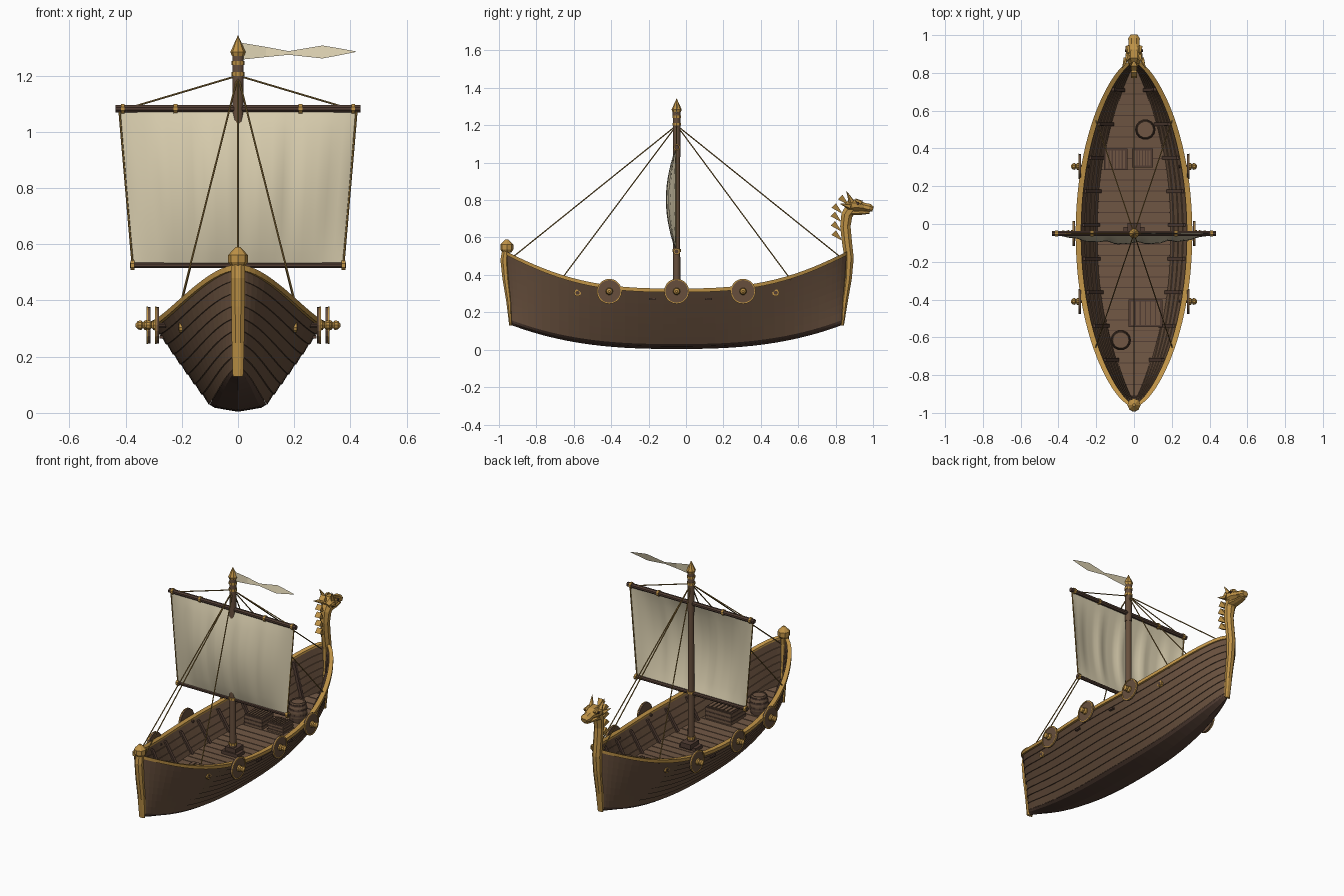
import bpy, bmesh, math
from mathutils import Vector

if "Cube" in bpy.data.objects:
    bpy.data.objects.remove(bpy.data.objects["Cube"])

def mat(name, c):
    m = bpy.data.materials.new(name)
    m.diffuse_color = (*c, 1)
    m.use_nodes = True
    m.node_tree.nodes["Principled BSDF"].inputs["Base Color"].default_value = m.diffuse_color
    return m

WOOD = mat("hull wood", (0.135, 0.078, 0.046))
DECK = mat("deck wood", (0.16, 0.094, 0.057))
DARK = mat("dark wood", (0.085, 0.048, 0.034))
GOLD = mat("gilded wood", (0.52, 0.29, 0.062))
SAIL = mat("sail cloth", (0.70, 0.62, 0.43))
ROPE = mat("rope", (0.30, 0.18, 0.045))

# ---------- helpers: a piece is (verts, faces) ----------
def make(name, pieces, m, smooth=False, mirror=False):
    me = bpy.data.meshes.new(name)
    bm = bmesh.new()
    for sx in ((1, -1) if mirror else (1,)):
        for vs, fs in pieces:
            bv = [bm.verts.new((v[0] * sx, v[1], v[2])) for v in vs]
            for f in fs:
                bm.faces.new([bv[i] for i in f])
    bmesh.ops.recalc_face_normals(bm, faces=bm.faces)
    bm.to_mesh(me)
    bm.free()
    me.materials.append(m)
    ob = bpy.data.objects.new(name, me)
    bpy.context.collection.objects.link(ob)
    if smooth:
        bpy.ops.object.select_all(action='DESELECT')
        ob.select_set(True)
        bpy.context.view_layer.objects.active = ob
        bpy.ops.object.shade_smooth_by_angle(angle=math.radians(40))
    return ob

def loft(rings, closed=True, caps=True):
    n = len(rings[0])
    vs = [p for r in rings for p in r]
    fs = []
    for i in range(len(rings) - 1):
        for j in range(n if closed else n - 1):
            k = (j + 1) % n
            fs.append((i * n + j, i * n + k, (i + 1) * n + k, (i + 1) * n + j))
    if closed and caps:
        fs += [tuple(range(n)), tuple(range((len(rings) - 1) * n, len(rings) * n))]
    return vs, fs

def rod(a, b, r1, r2=None, n=8):
    a, b = Vector(a), Vector(b)
    q = (b - a).to_track_quat('Z', 'Y')
    r2 = r1 if r2 is None else r2
    return loft([[p + q @ Vector((r * math.cos(2 * math.pi * (i + .5) / n), r * math.sin(2 * math.pi * (i + .5) / n), 0))
                  for i in range(n)] for p, r in ((a, r1), (b, r2))])

def lathe(c, prof, axis='Z', n=12):
    rings = []
    for h, r in prof:
        ring = []
        for i in range(n):
            a, b = r * math.cos(2 * math.pi * i / n), r * math.sin(2 * math.pi * i / n)
            d = (a, b, h) if axis == 'Z' else (h, a, b)
            ring.append((c[0] + d[0], c[1] + d[1], c[2] + d[2]))
        rings.append(ring)
    return loft(rings)

def box(x0, x1, y0, y1, z0, z1):
    return loft([[(x0, y0, z), (x1, y0, z), (x1, y1, z), (x0, y1, z)] for z in (z0, z1)])

def post(path, n=8):  # swept oval in the y-z plane: (y, z, half width, half depth)
    rings = []
    for i, (y, z, w, d) in enumerate(path):
        p, q = path[max(i - 1, 0)], path[min(i + 1, len(path) - 1)]
        t = Vector((q[0] - p[0], q[1] - p[1])).normalized()
        ring = []
        for k in range(n):
            a = 2 * math.pi * (k + .5) / n
            ring.append((w * math.cos(a), y + t.y * d * math.sin(a), z - t.x * d * math.sin(a)))
        rings.append(ring)
    return loft(rings)

# ---------- hull shape functions, u runs -1 (stern) to 1 (bow) ----------
Y = lambda u: -0.05 + 0.89 * u
U = lambda y: (y + 0.05) / 0.89
full = lambda u: max(1 - u * u, 0.002) ** 0.6
beam = lambda u: 0.30 * full(u)
chine = lambda u: 0.10 * full(u)
sheer = lambda u: 0.315 + 0.20 * abs(u) ** 2.7
keel = lambda u: 0.004 + 0.13 * abs(u) ** 2.6
deck = lambda u: 0.185 + 0.05 * u * u

def side(u, f, off=0):  # point on the hull side, f 0 at chine and 1 at rim
    x = chine(u) + (beam(u) - chine(u)) * (f + 0.06 * f * (1 - f)) + off
    zc = keel(u) + 0.026
    y = Y(u) + 0.025 * f * abs(u) ** 8 * (1 if u > 0 else -1)
    return (max(x, 0.002), y, zc + (sheer(u) - zc) * f)

deck_f = lambda u: (deck(u) - keel(u) - 0.026) / (sheer(u) - keel(u) - 0.026)
US = [math.sin(math.pi / 2 * (i / 20 - 1)) for i in range(41)]
N = 8

# clinker planked hull, bottom planks and rim
outer, bottom, rim = [], [], []
for u in US:
    prof = []
    for i in range(N):
        prof += [side(u, i / N, 0.0045), side(u, (i + 1) / N, 0)]
    inner = [(max(p[0] - 0.02, 0.001), p[1], p[2]) for p in reversed(prof)]
    outer.append(prof + inner)
    c = side(u, 0, 0.003)
    bottom.append([(0, Y(u), keel(u)), (c[0] * .8, c[1], c[2] - 0.012), c, (0, Y(u), c[2])])
    s = side(u, 1)
    rim.append([(max(s[0] + dx, 0), s[1], s[2] + dz)
                for dx, dz in ((-0.02, -0.008), (0.009, -0.008), (0.009, 0.012), (-0.02, 0.012))])
make("hull_planking", [loft(outer, closed=False)], WOOD, mirror=True)
make("bottom_planks", [loft(bottom)], DARK, mirror=True)
make("gunwale", [loft(rim)], GOLD, mirror=True)

# deck planks over a dark base
planks, n = [], 30
dx = lambda u: max(side(u, deck_f(u))[0] - 0.012, 0.004)
edge = lambda u, dz: [(-dx(u), Y(u), deck(u) + dz), (dx(u), Y(u), deck(u) + dz)]
for i in range(n):
    a, b = -0.96 + 1.92 * i / n, -0.96 + 1.92 * (i + .92) / n
    planks.append(loft([edge(u, 0) + edge(u, -0.008)[::-1] for u in (a, b)]))
make("deck_planks", planks, DECK)
make("deck_base", [loft([edge(u, -0.006) for u in US], closed=False)], DARK)

# ribs on the inner walls
ribs = []
for k in range(-4, 5):
    u = k * 0.2 + 0.05
    f0, rings = deck_f(u), []
    for f in (f0, (f0 + 1) / 2, 0.96):
        x, y, z = side(u, f)
        rings.append([(x - 0.031, y - .009, z), (x - 0.01, y - .009, z), (x - 0.01, y + .009, z), (x - 0.031, y + .009, z)])
    ribs.append(loft(rings))
make("hull_ribs", ribs, DARK, mirror=True)

# stern post with faceted knob
make("stern_post", [post([(-0.938, .13, .02, .008), (-0.945, .25, .024, .016), (-0.962, .38, .026, .021),
                          (-0.97, .48, .027, .024), (-0.96, .545, .026, .022)]),
                    lathe((0, -0.958, .52), [(0, .024), (.016, .035), (.042, .035), (.07, .008)], n=8)], GOLD)

# bow post, neck, head, horns and mane
head = [post([(0.837, .13, .018, .008), (0.847, .25, .023, .018), (0.866, .38, .026, .022), (0.872, .49, .028, .027),
              (0.86, .58, .028, .029), (0.852, .66, .028, .03), (0.86, .72, .032, .033), (0.885, .757, .036, .036)])]
head.append(post([(0.855, .757, .03, .026), (0.885, .772, .05, .036), (0.92, .772, .044, .032), (0.95, .765, .031, .022),
                  (0.98, .758, .033, .024), (1.0, .752, .02, .015)]))
head.append(post([(0.88, .735, .034, .018), (0.93, .732, .028, .013), (0.98, .735, .02, .009)]))
for s in (-1, 1):
    head += [rod((s * .03, .885, .79), (s * .042, .858, .848), .016, .001, 5),
             rod((s * .04, .875, .765), (s * .062, .825, .78), .016, .001, 5),
             rod((s * .034, .94, .785), (s * .03, .905, .802), .013, .007, 5)]
for y, z in ((.79, .60), (.785, .65), (.785, .70), (.79, .745), (.825, .79)):
    head.append(rod((0, y, z + .026), (0, y + .04, z - .012), .024, .004, 4))
make("dragon_prow", head, GOLD)
make("prow_eyes", [lathe((.042, .918, .782), [(-.008, .009), (.005, .007)], 'X', 8)], DARK, mirror=True)

# shields and oar ports
faces, trim, back = [], [], []
for y, x in ((-.41, .287), (-.05, .318), (.305, .287)):
    c = (x, y, .312)
    faces.append(lathe(c, [(-.006, .0655), (.005, .0655)], 'X', 20))
    trim.append(lathe(c, [(.003, .0605), (.003, .067), (.008, .067), (.008, .0605), (.003, .0605)], 'X', 20))
    trim.append(lathe(c, [(.004, .02), (.014, .018), (.02, .01), (.026, .018), (.038, .016), (.046, .006)], 'X', 10))
    back.append(rod((x - .05, y, .312), (x, y, .312), .008))
for y in (-.58, .48):
    p = side(U(y), .8)
    trim.append(lathe((p[0], y, p[2]), [(-.004, .019), (.009, .019), (.009, .011)], 'X', 10))
    back.append(lathe((p[0], y, p[2]), [(0, .011), (.0105, .011)], 'X', 10))
for y in (-.18, .12):
    p = side(U(y), .84)
    back.append(box(p[0] - .01, p[0] + .013, y - .018, y + .018, p[2] - .005, p[2] + .005))
make("shield_faces", faces, WOOD, mirror=True)
make("shield_trim", trim, GOLD, mirror=True)
make("shield_pegs_and_cleats", back, DARK, mirror=True)

# mast, step, rings and finial
MY = -0.05
make("mast", [rod((0, MY, .18), (0, MY, 1.03), .02, .018, 10), rod((0, MY, 1.03), (0, MY, 1.28), .02, .021, 10)], WOOD, True)
make("mast_step", [box(-.055, .055, -.085, -.015, .18, .205), box(-.035, .035, -.075, .005, .2, .23)], DARK)
make("mast_fittings", [lathe((0, MY, z), [(-.007, .024), (.007, .024)], n=10) for z in (.25, .53, 1.205, 1.245)] +
     [lathe((0, MY, 1.27), [(0, .022), (.014, .027), (.03, .02), (.072, .001)], n=8)], GOLD)

# yards with bands
make("yards", [rod((-.435, MY, 1.082), (.435, MY, 1.082), .0135), rod((-.385, MY, .525), (.385, MY, .525), .011)], DARK)
make("yard_bands", [rod((x - .007, MY, z), (x + .007, MY, z), .018)
                    for a, z in ((.41, 1.082), (.222, 1.082), (.375, .525)) for x in (-a, a)], GOLD)

# billowing sail, flat along its side edges
def sail_pt(s, t):
    w = .422 - .047 * t
    b = math.sin(math.pi * t) ** .85 * (1 - s * s) ** .7
    y = MY - .004 - .05 * b + .006 * b * math.sin(s * 15 + 1) + .003 * b * math.sin(s * 31)
    return (s * w, y, 1.078 - .55 * t)
rows = [[sail_pt(-1 + j / 20, i / 14) for j in range(41)] for i in range(15)]
make("sail", [loft(rows, closed=False)], SAIL, True)

# pennant
pen = [(.015, 1.257, 1.316, 0), (.10, 1.266, 1.302, -.004), (.18, 1.274, 1.287, -.002),
       (.30, 1.261, 1.307, -.006), (.36, 1.272, 1.297, -.004), (.42, 1.284, 1.286, 0)]
make("pennant", [loft([[(x, MY + dy, a), (x, MY - dy, b)] for x, a, b, dy in pen], closed=False)], SAIL)

# rigging
top = (0, MY, 1.2)
lines = [rod(top, p, .0033, n=6) for p in ((0, -.92, .50), (0, .82, .50), (.205, -.66, .385), (-.205, -.66, .385),
                                           (.205, .56, .375), (-.205, .56, .375), (.37, MY, 1.09), (-.37, MY, 1.09))]
for s in (-1, 1):
    lines.append(rod(sail_pt(s, 0), sail_pt(s, 1), .004, n=6))
make("rigging", lines, ROPE)

# slatted crates
slats, cores = [], []
for x0, x1, y0, y1, h in ((-.16, -.035, .285, .40, .07), (-.01, .10, .30, .40, .055), (-.03, .15, -.545, -.40, .075)):
    z = deck(U((y0 + y1) / 2))
    cores.append(box(x0 + .003, x1 - .003, y0 + .003, y1 - .003, z - .01, z + h - .006))
    k, w = 6, (x1 - x0 - .02) / 6
    for i in range(k):
        slats.append(box(x0 + .01 + i * w + .003, x0 + .01 + (i + 1) * w - .003, y0 + .01, y1 - .01, z + h - .01, z + h))
    for i in range(3):
        slats.append(box(x0, x1, y0, y1, z + i * h / 3, z + (i + .75) * h / 3 - .003))
make("crate_slats", slats, DECK)
make("crate_cores", cores, DARK)

# barrels with hoops
staves, hoops = [], []
for x, y in ((.06, .50), (-.07, -.615)):
    c = (x, y, deck(U(y)) - .005)
    staves.append(lathe(c, [(0, .042), (.03, .051), (.06, .054), (.09, .051), (.12, .043), (.12, .037), (.113, .037)], n=14))
    for h, r in ((.018, .049), (.045, .0545), (.078, .0545), (.105, .049)):
        hoops.append(lathe(c, [(h - .005, r), (h + .005, r)], n=14))
make("barrels", staves, DECK)
make("barrel_hoops", hoops, DARK)
